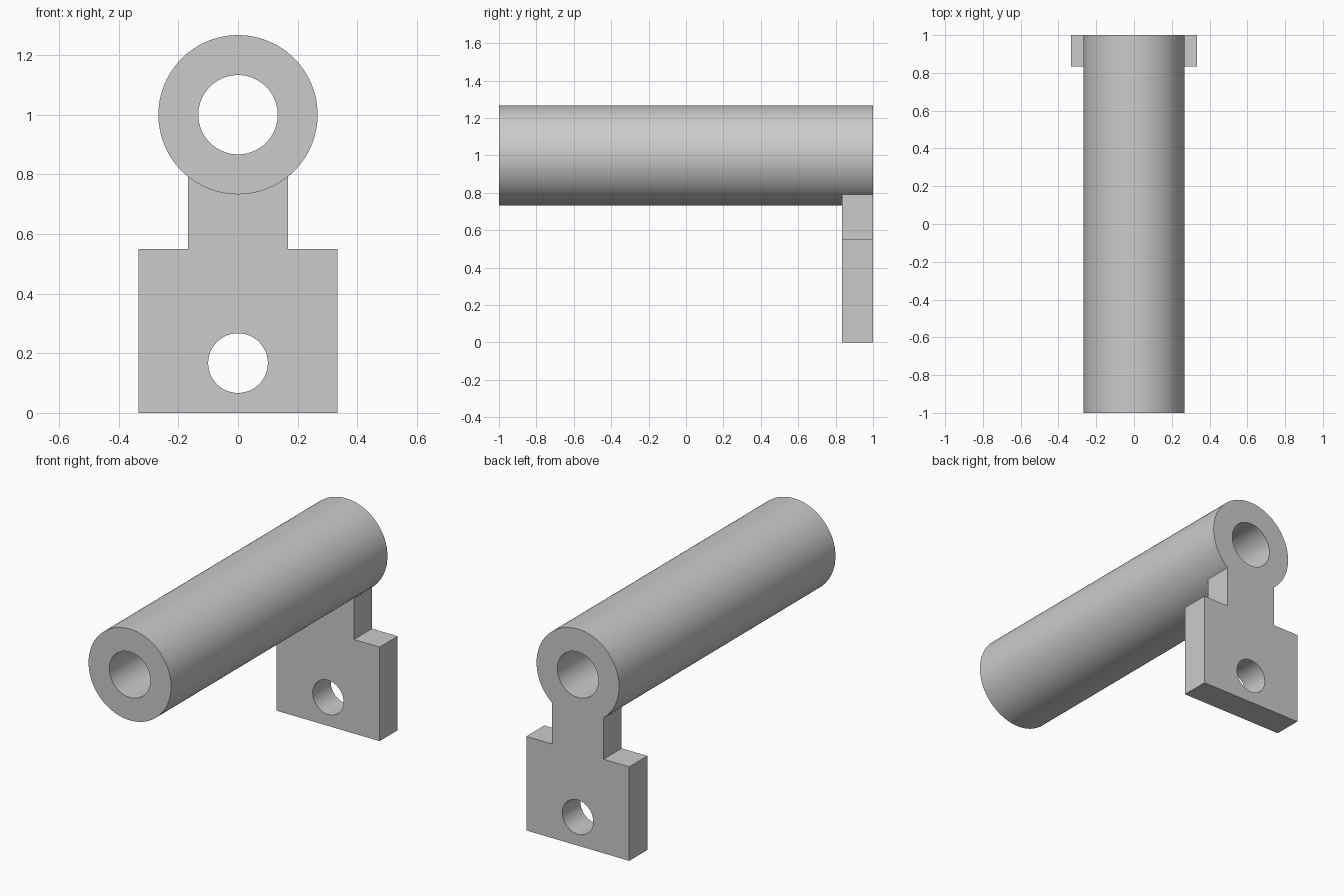
import bpy
import bmesh
import math
from mathutils import Matrix

if "Cube" in bpy.data.objects:
    bpy.data.objects.remove(bpy.data.objects["Cube"], do_unlink=True)

BACK, FRONT, PLATE_FRONT = 1.0, -1.0, 0.833
TUBE_Z, TUBE_R, BORE_R = 1.0, 0.267, 0.133
HOLE_Z, HOLE_R = 0.167, 0.1

grey = bpy.data.materials.new("plain_grey")
grey.use_nodes = True
colour = (0.6, 0.6, 0.6, 1)
grey.diffuse_color = colour
grey.node_tree.nodes["Principled BSDF"].inputs["Base Color"].default_value = colour


def link(name, bm):
    bmesh.ops.recalc_face_normals(bm, faces=bm.faces)
    mesh = bpy.data.meshes.new(name)
    bm.to_mesh(mesh)
    bm.free()
    mesh.materials.append(grey)
    obj = bpy.data.objects.new(name, mesh)
    bpy.context.collection.objects.link(obj)
    return obj


def cylinder(name, radius, z, y0, y1, sides=96):
    """Solid cylinder lying along y."""
    bm = bmesh.new()
    place = Matrix.Translation((0, (y0 + y1) / 2, z)) @ Matrix.Rotation(math.pi / 2, 4, "X")
    bmesh.ops.create_cone(bm, cap_ends=True, segments=sides, radius1=radius,
                          radius2=radius, depth=y1 - y0, matrix=place)
    return link(name, bm)


def plate(name, half_profile, y0, y1):
    """Mirror a half outline in x and extrude it along y."""
    outline = half_profile + [(-x, z) for x, z in reversed(half_profile)]
    bm = bmesh.new()
    face = bm.faces.new([bm.verts.new((x, y0, z)) for x, z in outline])
    grown = bmesh.ops.extrude_face_region(bm, geom=[face])["geom"]
    bmesh.ops.translate(bm, vec=(0, y1 - y0, 0),
                        verts=[v for v in grown if isinstance(v, bmesh.types.BMVert)])
    return link(name, bm)


def combine(target, tool, operation):
    mod = target.modifiers.new(operation.lower(), "BOOLEAN")
    mod.object, mod.operation, mod.solver = tool, operation, "EXACT"
    bpy.context.view_layer.objects.active = target
    bpy.ops.object.modifier_apply(modifier=mod.name)
    bpy.data.objects.remove(tool, do_unlink=True)


# Long tube joined to a stepped mounting plate at its back end
bracket = cylinder("tube_with_mounting_plate", TUBE_R, TUBE_Z, FRONT, BACK)
mount = plate("mounting_plate", [(0.333, 0), (0.333, 0.55), (0.167, 0.55), (0.167, 0.82)],
              PLATE_FRONT, BACK)
combine(bracket, mount, "UNION")

# Bore through the tube and bolt hole through the plate
combine(bracket, cylinder("bore_cutter", BORE_R, TUBE_Z, FRONT - 0.1, BACK + 0.1), "DIFFERENCE")
combine(bracket, cylinder("bolt_hole_cutter", HOLE_R, HOLE_Z, PLATE_FRONT - 0.1, BACK + 0.1),
        "DIFFERENCE")

# Smooth round walls, crisp edges
bpy.ops.object.select_all(action="DESELECT")
bracket.select_set(True)
bpy.context.view_layer.objects.active = bracket
bpy.ops.object.shade_smooth_by_angle(angle=math.radians(30))
